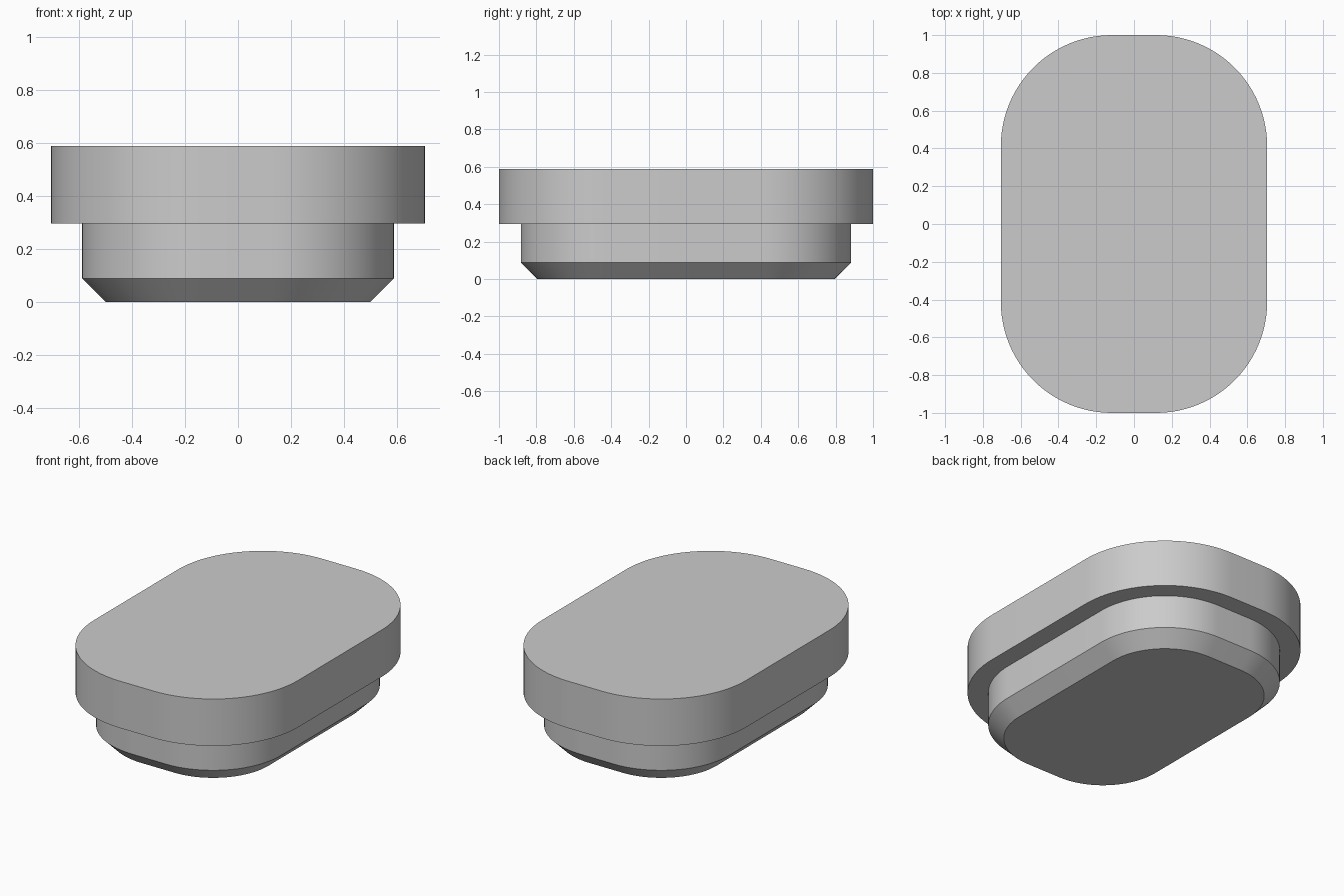
import bpy, bmesh, math

cube = bpy.data.objects.get("Cube")
if cube:
    bpy.data.objects.remove(cube, do_unlink=True)

# Plain grey material
grey = bpy.data.materials.new("plain grey")
grey.use_nodes = True
colour = (0.6, 0.6, 0.6, 1)
grey.diffuse_color = colour
grey.node_tree.nodes["Principled BSDF"].inputs["Base Color"].default_value = colour

HALF_X, HALF_Y, RADIUS = 0.705, 1.0, 0.588
STEPS = 24  # segments per rounded corner


def rounded_ring(bm, z, inset):
    """Rounded rectangle outline, inset evenly from the widest one."""
    r = RADIUS - inset
    cx, cy = HALF_X - RADIUS, HALF_Y - RADIUS
    ring = []
    for corner, (sx, sy) in enumerate(((1, 1), (-1, 1), (-1, -1), (1, -1))):
        for i in range(STEPS + 1):
            a = (corner + i / STEPS) * math.pi / 2
            ring.append(bm.verts.new((sx * cx + r * math.cos(a),
                                      sy * cy + r * math.sin(a), z)))
    return ring


# Stepped plug: bottom, chamfer, stem, ledge, wide cap
profile = [(0, 0.205), (0.088, 0.117), (0.295, 0.117), (0.295, 0), (0.588, 0)]
bm = bmesh.new()
rings = [rounded_ring(bm, z, inset) for z, inset in profile]
for low, high in zip(rings, rings[1:]):
    for i in range(len(low)):
        j = (i + 1) % len(low)
        bm.faces.new((low[i], low[j], high[j], high[i]))
bm.faces.new(rings[0][::-1])
bm.faces.new(rings[-1])
bmesh.ops.recalc_face_normals(bm, faces=bm.faces)

mesh = bpy.data.meshes.new("stepped_plug")
bm.to_mesh(mesh)
bm.free()
mesh.materials.append(grey)
plug = bpy.data.objects.new("stepped_plug", mesh)
bpy.context.collection.objects.link(plug)

# Smooth corners, crisp rims
bpy.ops.object.select_all(action="DESELECT")
plug.select_set(True)
bpy.context.view_layer.objects.active = plug
bpy.ops.object.shade_smooth_by_angle(angle=math.radians(30))
